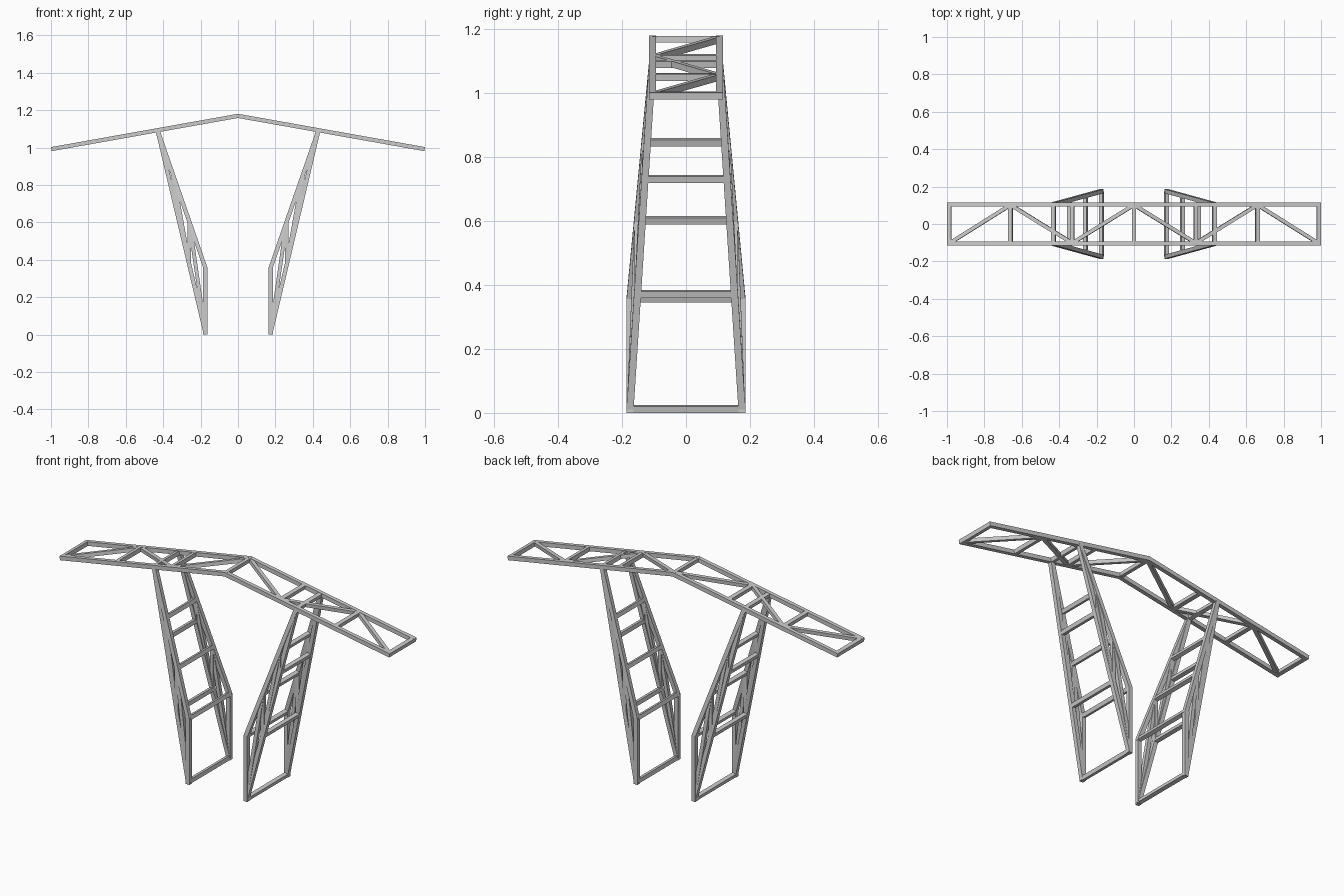
import bpy, bmesh
from mathutils import Vector, Matrix

if "Cube" in bpy.data.objects:
    bpy.data.objects.remove(bpy.data.objects["Cube"])

W = 0.022  # bar thickness


def bar(bm, p, q, ref, w=W):
    """Square bar from p to q, one cross-section side turned towards ref."""
    p, q = Vector(p), Vector(q)
    d = (q - p).normalized()
    ref = Vector(ref)
    u = (ref - d * ref.dot(d)).normalized()
    v = d.cross(u)
    rot = Matrix((u, v, d)).transposed().to_4x4()
    m = Matrix.Translation((p + q) / 2) @ rot @ Matrix.Diagonal((w, w, (q - p).length, 1))
    bmesh.ops.create_cube(bm, size=1, matrix=m)


def finish(bm, name):
    me = bpy.data.meshes.new(name)
    bm.to_mesh(me)
    bm.free()
    bpy.context.collection.objects.link(bpy.data.objects.new(name, me))


def roof(x, y):
    return Vector((x, y, 1.169 - 0.178 * abs(x)))


# roof: two side rails, cross bars and zigzag bracing per slope
RY = 0.105
for s, side in ((-1, "left"), (1, "right")):
    slope = Vector((s, 0, -0.178)).normalized()
    normal = Vector((s * 0.178, 0, 1)).normalized()
    bm = bmesh.new()
    for y in (-RY, RY):
        bar(bm, roof(0, y) - slope * 0.002, roof(s * 0.998, y), normal)
    finish(bm, side + "_roof_rails")

    bm = bmesh.new()
    for x in (0.33, 0.66, 0.987):
        bar(bm, roof(s * x, -RY), roof(s * x, RY), normal, W * 0.98)
    xs = (0, 0.33, 0.66, 0.985)
    for i in range(3):
        e = 1 if i % 2 == 0 else -1
        bar(bm, roof(s * xs[i], e * RY * 0.97), roof(s * xs[i + 1], -e * RY * 0.97), normal, W * 0.9)
    finish(bm, side + "_roof_bracing")

bm = bmesh.new()
bar(bm, roof(0, -RY), roof(0, RY), (0, 0, 1), W * 0.9)
finish(bm, "ridge_bar")

# legs: outer chord from the ground, inner chord from a knee, joined at the roof
foot, knee, head = (0.175, 0.175, 0.012), (0.175, 0.175, 0.358), (0.43, 0.105, 1.092)
for s, side in ((-1, "left"), (1, "right")):
    def node(start, i, ys):
        v = Vector(start).lerp(Vector(head), i / 3)
        return Vector((v.x * s, v.y * ys, v.z))

    chords, webs, rungs = bmesh.new(), bmesh.new(), bmesh.new()
    for ys in (-1, 1):
        yref = (0, 1, 0)
        outer = [node(foot, i, ys) for i in range(4)]
        inner = [node(knee, i, ys) for i in range(4)]
        bar(chords, outer[0], outer[3], yref)
        bar(chords, inner[0], inner[3], yref)
        bar(chords, outer[0] - Vector((0, 0, 0.012)), inner[0] + Vector((0, 0, 0.004)), yref)
        for i in range(3):
            bar(webs, outer[i], inner[i + 1], yref, W * 0.9)
            if i:
                bar(webs, outer[i], inner[i], yref, W * 0.9)
    # cross bars between front and back frames
    for start, count in ((foot, 4), (knee, 3)):
        for i in range(count):
            a, b = node(start, i, -1), node(start, i, 1)
            d = node(start, 3, 1) - node(start, 0, 1)
            bar(rungs, a, b, (d.x, 0, d.z), W * 0.95)
    finish(chords, side + "_leg_chords")
    finish(webs, side + "_leg_webs")
    finish(rungs, side + "_leg_cross_bars")
